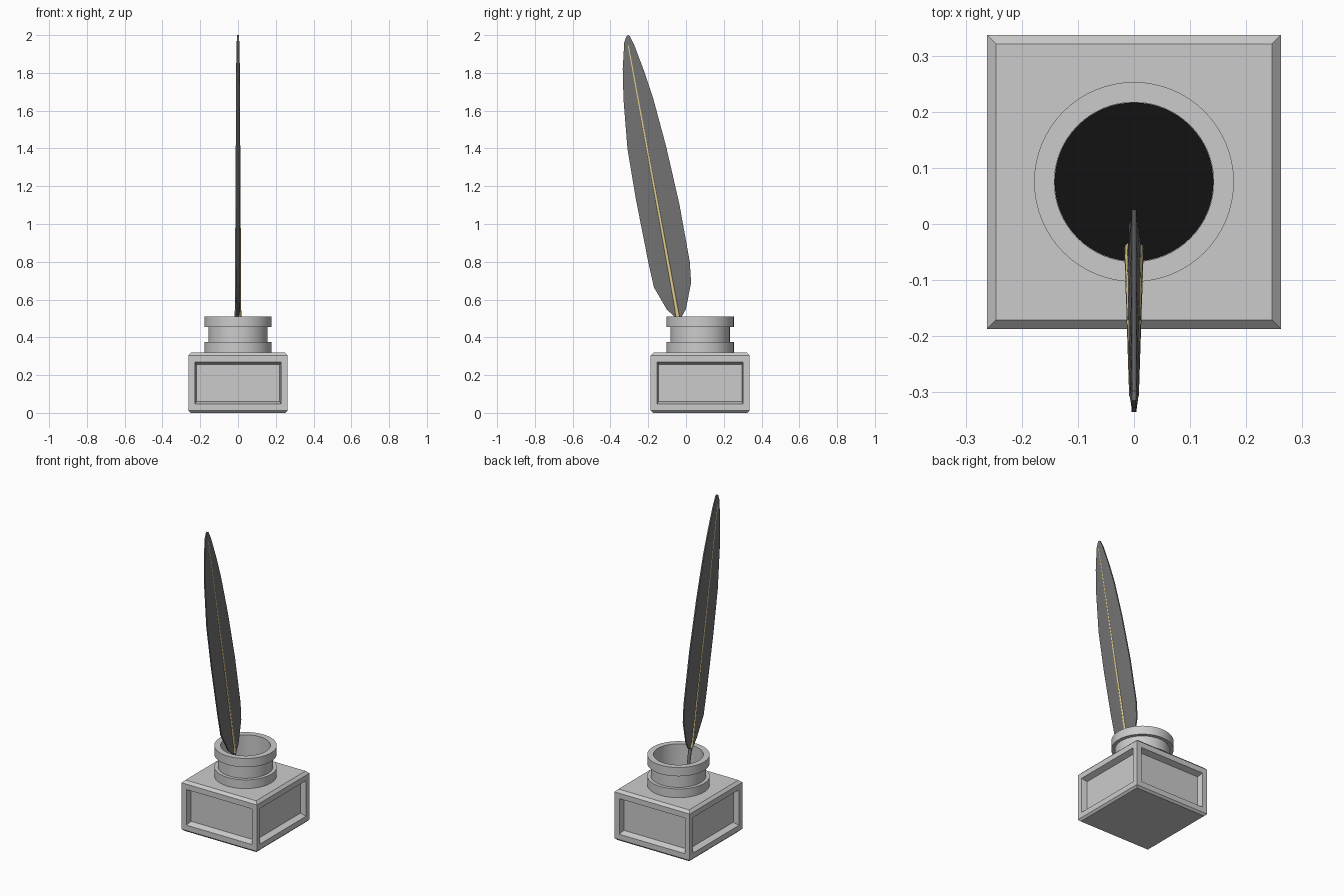
import bpy, bmesh, math
from mathutils import Vector

if "Cube" in bpy.data.objects:
    bpy.data.objects.remove(bpy.data.objects["Cube"])

CY = 0.075          # inkwell centre along y


def material(name, rgb):
    m = bpy.data.materials.new(name)
    m.diffuse_color = (*rgb, 1)
    m.use_nodes = True
    m.node_tree.nodes["Principled BSDF"].inputs["Base Color"].default_value = m.diffuse_color
    return m


def finish(name, bm, mat=None, smooth=False):
    bmesh.ops.recalc_face_normals(bm, faces=bm.faces)
    me = bpy.data.meshes.new(name)
    bm.to_mesh(me)
    bm.free()
    ob = bpy.data.objects.new(name, me)
    bpy.context.collection.objects.link(ob)
    if mat:
        me.materials.append(mat)
    if smooth:
        bpy.ops.object.select_all(action='DESELECT')
        ob.select_set(True)
        bpy.context.view_layer.objects.active = ob
        bpy.ops.object.shade_smooth_by_angle(angle=math.radians(35))
    return ob


def lathe(profile, n, closed=False, turn=0.0):
    """Revolve (radius, z) points about the inkwell axis."""
    bm = bmesh.new()
    rings = [[bm.verts.new((r * math.cos(turn + math.tau * i / n),
                            CY + r * math.sin(turn + math.tau * i / n), z))
              for i in range(n)] for r, z in profile]
    pairs = list(zip(rings, rings[1:]))
    if closed:
        pairs.append((rings[-1], rings[0]))
    else:
        bm.faces.new(rings[0])
        bm.faces.new(rings[-1])
    for a, b in pairs:
        for i in range(n):
            j = (i + 1) % n
            bm.faces.new((a[i], a[j], b[j], b[i]))
    bmesh.ops.recalc_face_normals(bm, faces=bm.faces)
    return bm


def rod(name, a, b, ra, rb, mat, flat=1.0):
    """Tapered rod from a to b; flat scales its thickness along x."""
    a, b = Vector(a), Vector(b)
    d = b - a
    bm = bmesh.new()
    bmesh.ops.create_cone(bm, cap_ends=True, segments=16, radius1=ra, radius2=rb, depth=d.length)
    bm.transform(d.to_track_quat('Z', 'Y').to_matrix().to_4x4())
    for v in bm.verts:
        v.co += (a + b) / 2
        v.co.x *= flat
    return finish(name, bm, mat, True)


black = material("ink_black", (0.006, 0.006, 0.006))
dark = material("feather_dark", (0.17, 0.17, 0.17))
tan = material("quill_tan", (0.8, 0.64, 0.28))

# Square bottle with chamfered top and bottom edges and four recessed panels
k = math.sqrt(2)
bm = lathe([(0.250 * k, 0), (0.262 * k, 0.012), (0.262 * k, 0.304), (0.246 * k, 0.32)],
           4, turn=math.pi / 4)
sides = [f for f in bm.faces if abs(f.normal.z) < 0.01]
bmesh.ops.inset_individual(bm, faces=sides, thickness=0.034, use_even_offset=True)
bmesh.ops.inset_individual(bm, faces=sides, thickness=0.013, depth=0, use_even_offset=True)
# push the panels in, leaving slightly sloped recess walls
for f in sides:
    n = f.normal.copy()
    for v in f.verts:
        v.co -= n * 0.035
        side = Vector((-n.y, n.x, 0))
        s = (v.co - Vector((0, CY, 0))).dot(side)
        v.co += side * math.copysign(0.006, s)
bottle = finish("bottle", bm)

# Bore for the ink
bore = finish("bore_cutter", lathe([(0.142, 0.2), (0.142, 0.4)], 64))
bore.hide_render = True
bore.hide_set(True)
cut = bottle.modifiers.new("bore", 'BOOLEAN')
cut.operation = 'DIFFERENCE'
cut.object = bore
cut.solver = 'EXACT'

# Neck with collar and lip
finish("neck", lathe([(0.142, 0.318), (0.178, 0.318), (0.178, 0.375), (0.157, 0.375),
                      (0.157, 0.455), (0.178, 0.455), (0.178, 0.51), (0.142, 0.51)],
                     64, closed=True), smooth=True)

# Ink surface
finish("ink", lathe([(0.1415, 0.205), (0.1415, 0.26)], 64), black, True)


# Quill axis in the x = 0 plane
def axis(z):
    return (0, -0.043 - 0.183 * (z - 0.51), z)


rod("quill_rib", axis(0.51), axis(1.945), 0.012, 0.006, tan, 1.45)
rod("quill_shaft", axis(0.29), axis(0.54), 0.009, 0.011, dark)
rod("quill_nib", axis(0.22), axis(0.29), 0.002, 0.009, dark)

# Feather vane: thin lens section between two edge outlines (y, z)
back_edge = [(-0.055, 0.505), (-0.10, 0.545), (-0.17, 0.665), (-0.20, 0.80), (-0.265, 1.13),
             (-0.31, 1.40), (-0.331, 1.66), (-0.335, 1.82), (-0.327, 1.96), (-0.315, 1.995)]
front_edge = [(-0.025, 0.505), (0.0, 0.55), (0.027, 0.69), (0.02, 0.80), (-0.035, 1.105),
              (-0.105, 1.41), (-0.175, 1.67), (-0.222, 1.81), (-0.275, 1.95), (-0.298, 1.995)]
bm = bmesh.new()
sections = []
for i, (l, r) in enumerate(zip(back_edge, front_edge)):
    t = i / (len(back_edge) - 1)
    half = 0.014 - 0.007 * t
    edge = 0.004
    ridge = axis((l[1] + r[1]) / 2)[1:]
    if i == len(back_edge) - 1:
        ridge, half = (-0.307, 2.0), 0.004
    loop = [(-edge, *l), (edge, *l), (half, *ridge), (edge, *r), (-edge, *r), (-half, *ridge)]
    sections.append([bm.verts.new(p) for p in loop])
for a, b in zip(sections, sections[1:]):
    for i in range(6):
        j = (i + 1) % 6
        bm.faces.new((a[i], a[j], b[j], b[i]))
bm.faces.new(sections[0])
bm.faces.new(sections[-1])
finish("feather_vane", bm, dark, True)
